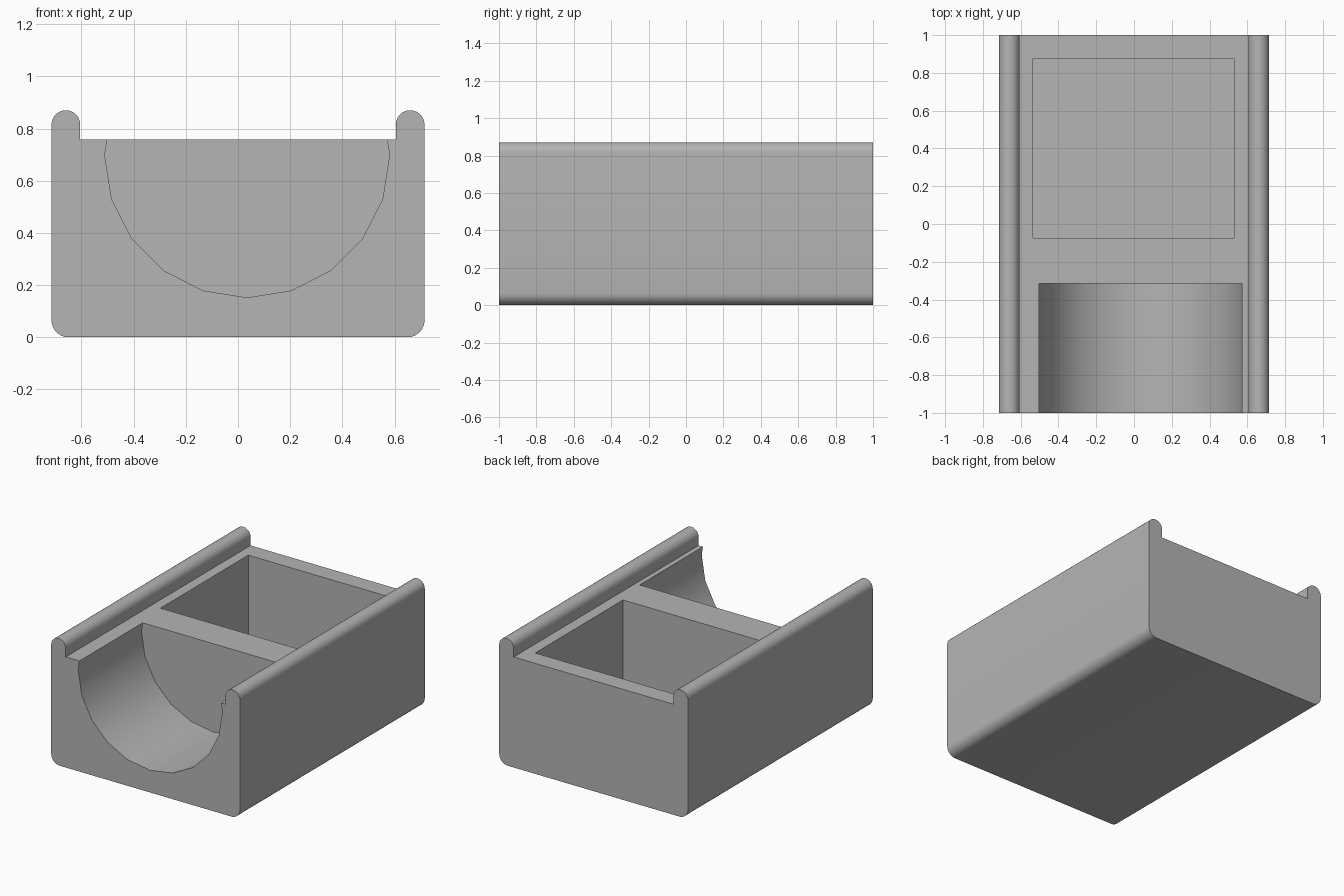
import bpy, bmesh
from math import sin, cos, radians, pi

cube = bpy.data.objects.get("Cube")
if cube:
    bpy.data.objects.remove(cube, do_unlink=True)

HALF_W, SHELF, TOP = 0.715, 0.757, 0.87
RAIL_R, FOOT_R = 0.055, 0.065
FLOOR = 0.15

grey = bpy.data.materials.new("plain grey")
grey.use_nodes = True
colour = (0.46, 0.46, 0.46, 1)
grey.diffuse_color = colour
grey.node_tree.nodes["Principled BSDF"].inputs["Base Color"].default_value = colour


def arc(cx, cz, r, start, end, steps):
    angles = [radians(start + (end - start) * i / steps) for i in range(steps + 1)]
    return [(cx + r * cos(a), cz + r * sin(a)) for a in angles]


def extrude_profile(name, points, y0, y1):
    """Solid made by sweeping an x-z profile from y0 to y1."""
    bm = bmesh.new()
    face = bm.faces.new([bm.verts.new((x, y0, z)) for x, z in points])
    swept = bmesh.ops.extrude_face_region(bm, geom=[face])
    moved = [v for v in swept["geom"] if isinstance(v, bmesh.types.BMVert)]
    bmesh.ops.translate(bm, verts=moved, vec=(0, y1 - y0, 0))
    bmesh.ops.recalc_face_normals(bm, faces=bm.faces)
    mesh = bpy.data.meshes.new(name)
    bm.to_mesh(mesh)
    bm.free()
    mesh.materials.append(grey)
    obj = bpy.data.objects.new(name, mesh)
    bpy.context.collection.objects.link(obj)
    return obj


# Body: rounded lower corners, flat shelf, round-topped rail on each side
right_half = arc(HALF_W - FOOT_R, FOOT_R, FOOT_R, -90, 0, 8)
right_half += arc(HALF_W - RAIL_R, TOP - RAIL_R, RAIL_R, 0, 180, 14)
right_half.append((HALF_W - 2 * RAIL_R, SHELF))
left_half = [(-x, z) for x, z in reversed(right_half)]
body = extrude_profile("tray_body", right_half + left_half, -1, 1)

# Cutters: faceted round trough open at the front, square pocket behind it
trough = extrude_profile("trough_cutter", arc(0.035, 0.698, 0.546, 0, 342, 19), -1.1, -0.315)
pocket = extrude_profile("pocket_cutter",
                         [(-0.535, FLOOR), (0.53, FLOOR), (0.53, 1), (-0.535, 1)], -0.075, 0.875)

for cutter in (trough, pocket):
    mod = body.modifiers.new(cutter.name, "BOOLEAN")
    mod.operation = "DIFFERENCE"
    mod.solver = "EXACT"
    mod.object = cutter

# Bake the cuts and remove the cutters
bpy.ops.object.select_all(action="DESELECT")
body.select_set(True)
bpy.context.view_layer.objects.active = body
for mod in list(body.modifiers):
    bpy.ops.object.modifier_apply(modifier=mod.name)
for cutter in (trough, pocket):
    bpy.data.objects.remove(cutter, do_unlink=True)

bpy.ops.object.shade_smooth_by_angle(angle=radians(30))
